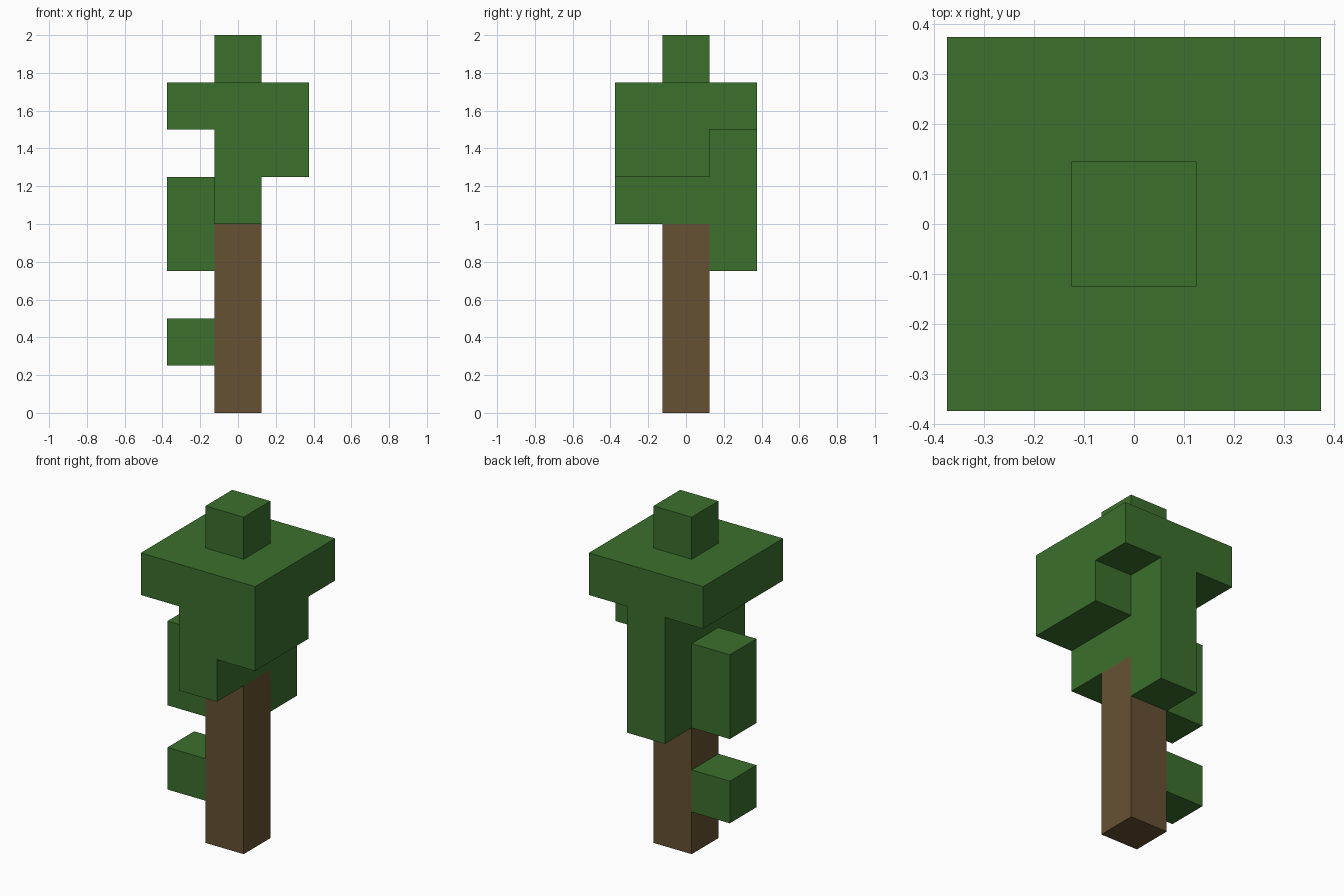
import bpy
import bmesh
from mathutils import Vector

if "Cube" in bpy.data.objects:
    bpy.data.objects.remove(bpy.data.objects["Cube"], do_unlink=True)

UNIT = 0.25  # edge length of one block


def make_material(name, color):
    mat = bpy.data.materials.new(name)
    mat.use_nodes = True
    mat.diffuse_color = color
    bsdf = next(n for n in mat.node_tree.nodes if n.type == "BSDF_PRINCIPLED")
    bsdf.inputs["Base Color"].default_value = color
    bsdf.inputs["Roughness"].default_value = 0.9
    return mat


bark = make_material("bark brown", (0.13, 0.083, 0.033, 1))
leaf = make_material("leaf green", (0.044, 0.162, 0.026, 1))


def blocks(xs, ys, zs):
    """Grid cells in the inclusive ranges."""
    return {(x, y, z)
            for x in range(xs[0], xs[1] + 1)
            for y in range(ys[0], ys[1] + 1)
            for z in range(zs[0], zs[1] + 1)}


# Each part is a set of blocks: x range, y range, z range
parts = {
    "trunk": (bark, blocks((0, 0), (0, 0), (0, 3))),
    "lower_leaf_block": (leaf, blocks((-1, -1), (0, 0), (1, 1))),
    "side_leaf_block": (leaf, blocks((-1, -1), (0, 0), (3, 4))),
    "crown": (leaf,
              blocks((-1, 1), (-1, 1), (6, 6))      # wide slab
              | blocks((0, 0), (0, 0), (7, 7))      # top knob
              | blocks((0, 0), (-1, 1), (4, 5))     # core under the slab
              | blocks((1, 1), (-1, 0), (5, 5))     # left bulge
              | blocks((0, 0), (1, 1), (3, 3))),    # hanging back leaves
}
solid = set().union(*(cells for _, cells in parts.values()))


def build(name, mat, cells):
    """Mesh only the exposed block sides, then merge flat areas."""
    bm = bmesh.new()
    for cell in cells:
        centre = (Vector(cell) + Vector((0, 0, 0.5))) * UNIT
        for axis in range(3):
            for sign in (-1, 1):
                normal = Vector((0, 0, 0))
                normal[axis] = sign
                neighbour = tuple(int(a + b) for a, b in zip(cell, normal))
                if neighbour in solid:
                    continue
                u = Vector((0, 0, 0))
                u[(axis + 1) % 3] = 1
                v = normal.cross(u)
                corners = (u + v, v - u, -u - v, u - v)
                bm.faces.new([bm.verts.new(centre + (normal + c) * UNIT / 2)
                              for c in corners])
    bmesh.ops.remove_doubles(bm, verts=bm.verts, dist=0.001)
    bmesh.ops.dissolve_limit(bm, angle_limit=0.01,
                             verts=bm.verts, edges=bm.edges)
    mesh = bpy.data.meshes.new(name)
    bm.to_mesh(mesh)
    bm.free()
    mesh.materials.append(mat)
    obj = bpy.data.objects.new(name, mesh)
    bpy.context.collection.objects.link(obj)


for part_name, (material, cell_set) in parts.items():
    build(part_name, material, cell_set)
